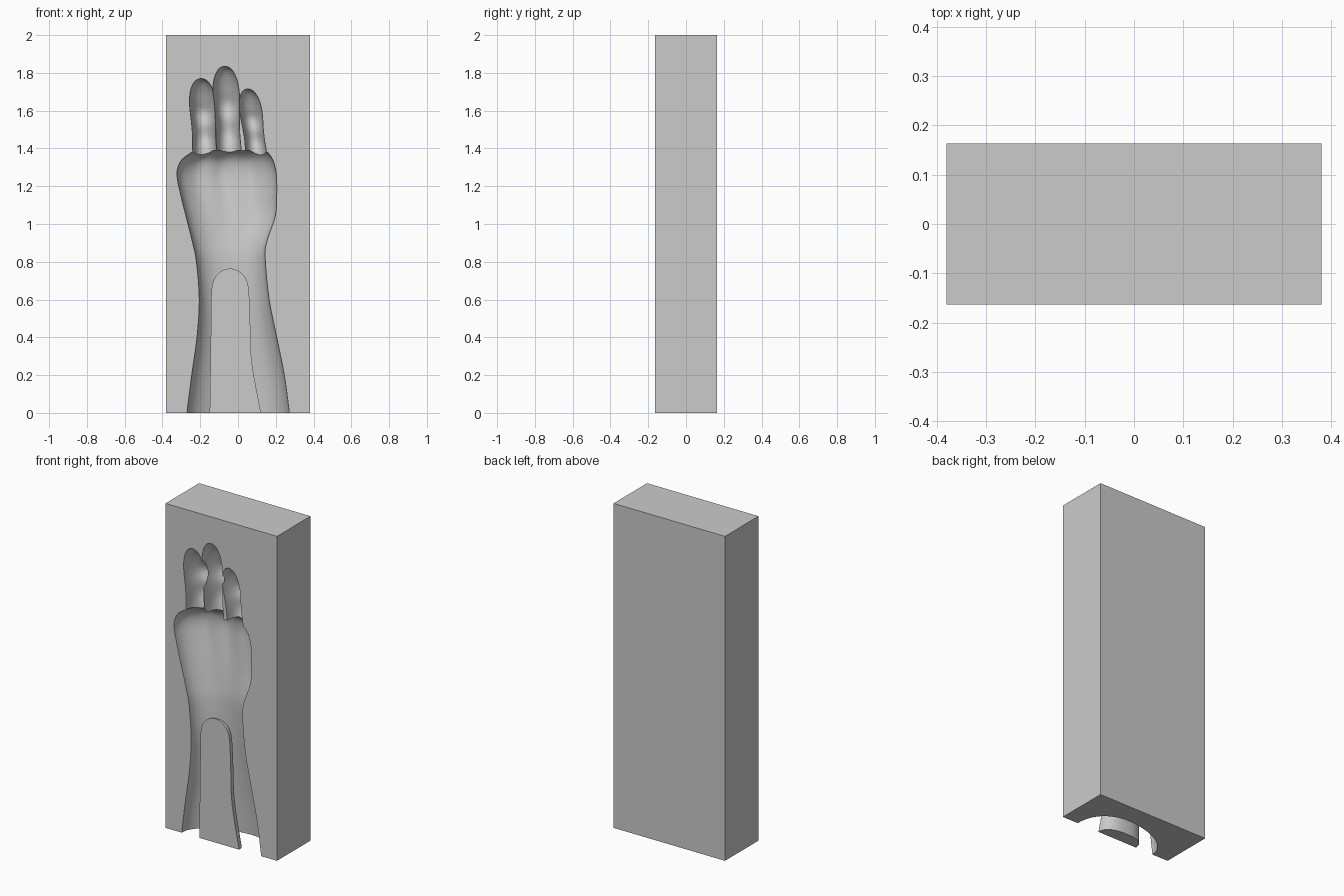
import bpy
import bmesh
import math

FRONT = -0.163      # y of the parting face
HEIGHT = 2.0
ARC = 40            # segments across one half section

if "Cube" in bpy.data.objects:
    bpy.data.objects.remove(bpy.data.objects["Cube"], do_unlink=True)

grey = bpy.data.materials.new("plain grey")
grey.use_nodes = True
shade = (0.6, 0.6, 0.6, 1)
grey.diffuse_color = shade
grey.node_tree.nodes["Principled BSDF"].inputs["Base Color"].default_value = shade


def make_object(name, bm):
    """Turn a bmesh into a named object in the plain material."""
    bmesh.ops.recalc_face_normals(bm, faces=bm.faces)
    mesh = bpy.data.meshes.new(name)
    bm.to_mesh(mesh)
    bm.free()
    mesh.materials.append(grey)
    obj = bpy.data.objects.new(name, mesh)
    bpy.context.collection.objects.link(obj)
    return obj


def smooth_rows(rows, steps):
    """Run a smooth curve through the station rows."""
    result = []
    last = len(rows) - 1
    for i in range(last):
        a, b = rows[max(i - 1, 0)], rows[i]
        c, d = rows[i + 1], rows[min(i + 2, last)]
        for s in range(steps):
            t = s / steps
            result.append([
                q + t * ((r - p) / 2 + t * (p - 2.5 * q + 2 * r - w / 2
                         + t * (3 * q - 3 * r + w - p) / 2))
                for p, q, r, w in zip(a, b, c, d)])
    result.append(list(rows[-1]))
    return result


def loft(name, rows, power=2.0, lip=0.0, relief=None, steps=4):
    """Skin half-round sections; each row is z, left edge, right edge, depth."""
    bm = bmesh.new()
    rings = []
    for z, x0, x1, depth in smooth_rows(rows, steps):
        mid, half = (x0 + x1) / 2, (x1 - x0) / 2
        points = []
        for k in range(ARC + 1):
            angle = math.pi * k / ARC
            c, s = math.cos(angle), math.sin(angle)
            u = math.copysign(abs(c) ** (2 / power), c)
            v = abs(s) ** (2 / power) if 0 < k < ARC else 0
            if relief:
                v *= relief(u, z)
            points.append((mid + half * u, FRONT + depth * v, z))
        if lip:
            points.append((x0, FRONT - lip, z))
            points.append((x1, FRONT - lip, z))
        rings.append([bm.verts.new(p) for p in points])
    count = len(rings[0])
    for low, high in zip(rings, rings[1:]):
        for k in range(count):
            n = (k + 1) % count
            bm.faces.new((low[k], low[n], high[n], high[k]))
    bm.faces.new(rings[0])
    bm.faces.new(rings[-1])
    return make_object(name, bm)


def shade_smooth(obj):
    bpy.ops.object.select_all(action="DESELECT")
    obj.select_set(True)
    bpy.context.view_layer.objects.active = obj
    bpy.ops.object.shade_smooth_by_angle(angle=math.radians(35))


def carve(target, cutter):
    """Subtract the cutter from the target and discard it."""
    cutter.hide_render = True
    mod = target.modifiers.new("carve", "BOOLEAN")
    mod.operation = "DIFFERENCE"
    mod.solver = "EXACT"
    mod.object = cutter
    bpy.context.view_layer.objects.active = target
    bpy.ops.object.modifier_apply(modifier=mod.name)
    bpy.data.objects.remove(cutter, do_unlink=True)


def back_relief(u, z):
    """Lopsided forearm, and faint tendon grooves towards the knuckles."""
    lean = 0.2 * max(0, 1 - z / 0.8)
    fade = max(0, 1 - abs(z - 1.28) / 0.35)
    return 1 + lean * u + 0.05 * fade * math.cos(11 * u + 0.6) * (1 - u * u)


# Block
bm = bmesh.new()
bmesh.ops.create_cube(bm, size=1)
for v in bm.verts:
    v.co.x *= 0.76
    v.co.y *= -2 * FRONT
    v.co.z = (v.co.z + 0.5) * HEIGHT
block = make_object("mould_block", bm)

# Hollow for the forearm and back of the hand
arm_rows = [
    (-0.1, -0.28, 0.285, 0.2), (0, -0.27, 0.272, 0.195),
    (0.2, -0.245, 0.245, 0.18), (0.4, -0.217, 0.205, 0.16),
    (0.6, -0.205, 0.165, 0.14), (0.8, -0.22, 0.145, 0.13),
    (0.9, -0.24, 0.15, 0.135), (1.04, -0.275, 0.197, 0.15),
    (1.15, -0.302, 0.205, 0.162), (1.26, -0.323, 0.203, 0.17),
    (1.33, -0.305, 0.188, 0.158), (1.37, -0.26, 0.165, 0.125),
    (1.39, -0.225, 0.14, 0.09),
]
carve(block, loft("hand_hollow", arm_rows, 2.2, 0.05, back_relief))

# Hollows for the fingers: share of length, share of width, depth
finger_profile = [
    (0, 0.94, 0.1), (0.2, 0.95, 0.11), (0.34, 0.91, 0.13),
    (0.48, 0.93, 0.122), (0.62, 1, 0.135), (0.75, 1.02, 0.108),
    (0.87, 0.88, 0.078), (0.95, 0.62, 0.05), (0.985, 0.36, 0.026),
    (1, 0.08, 0.005),
]
# tip height, base centre, tip centre, width
fingers = {
    "outer": (1.77, -0.172, -0.195, 0.133),
    "middle": (1.835, -0.045, -0.07, 0.137),
    "inner": (1.715, 0.107, 0.052, 0.115),
}
for name, (tip, base_x, tip_x, width) in fingers.items():
    rows = []
    for t, w, depth in finger_profile:
        x = base_x + (tip_x - base_x) * t
        half = width * w / 2
        rows.append((1.3 + (tip - 1.3) * t, x - half, x + half,
                     depth * width / 0.133))
    carve(block, loft(name + "_finger_hollow", rows, 2.1, 0.05))
shade_smooth(block)

# Core standing inside the forearm hollow, flush with the parting face
core_rows = [
    (0, -0.15, 0.122, 0.082), (0.27, -0.146, 0.073, 0.078),
    (0.5, -0.143, 0.064, 0.074), (0.65, -0.14, 0.057, 0.068),
    (0.71, -0.125, 0.042, 0.056), (0.745, -0.095, 0.012, 0.036),
    (0.76, -0.066, -0.018, 0.015), (0.764, -0.047, -0.037, 0.003),
]
shade_smooth(loft("forearm_core", core_rows, 2.4))
